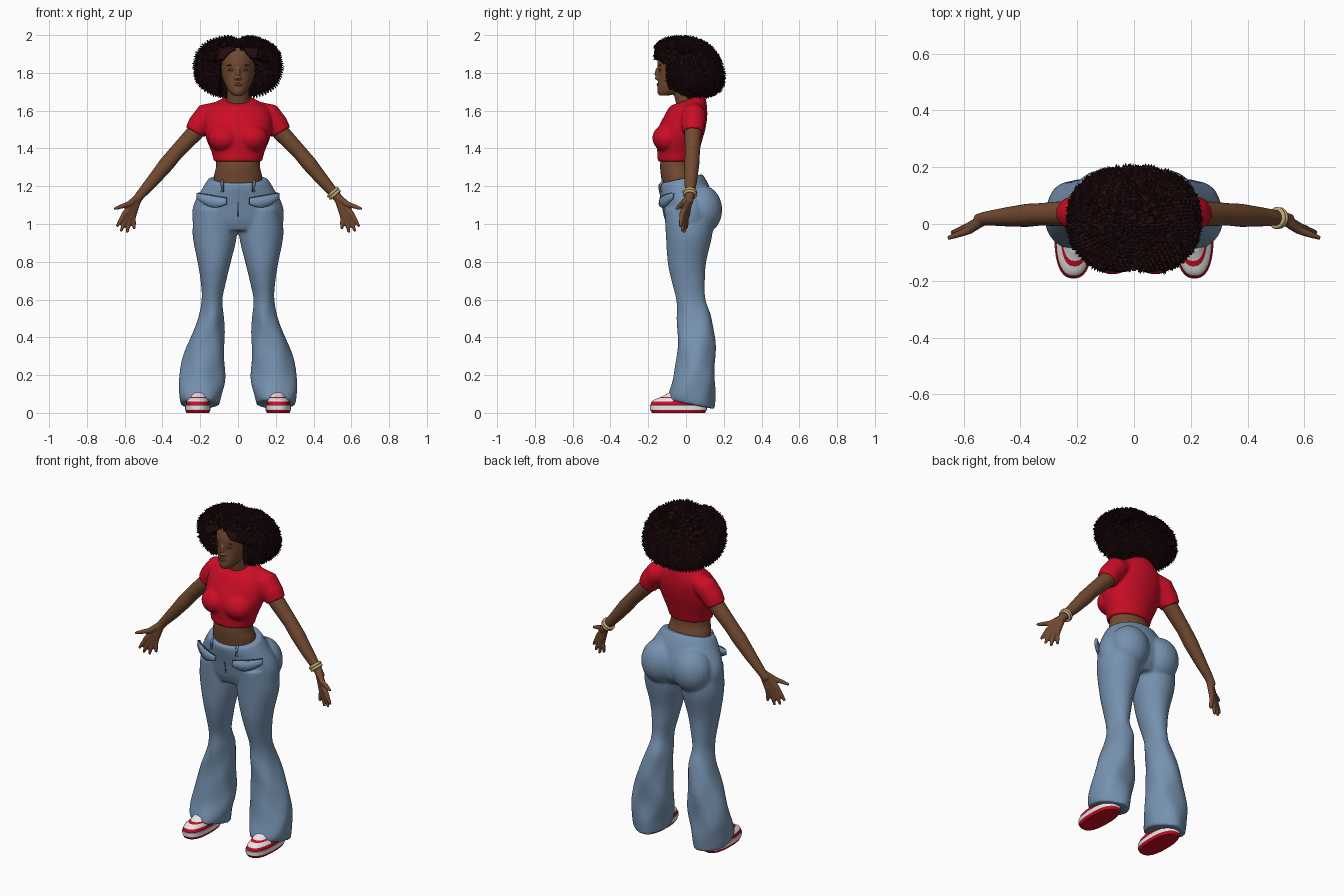
import bpy, bmesh, math, random
from mathutils import Vector

random.seed(4)
if "Cube" in bpy.data.objects:
    bpy.data.objects.remove(bpy.data.objects["Cube"])


def material(name, *rgb):
    m = bpy.data.materials.new(name)
    m.use_nodes = True
    m.diffuse_color = (*rgb, 1)
    bsdf = m.node_tree.nodes["Principled BSDF"]
    bsdf.inputs["Base Color"].default_value = (*rgb, 1)
    bsdf.inputs["Roughness"].default_value = 0.8
    return m


SKIN = material("brown skin", .17, .068, .031)
LIP = material("dark brown", .11, .04, .022)
HAIR = material("black brown hair", .017, .004, .005)
RED = material("red cloth", .6, .004, .019)
DENIM = material("blue denim", .18, .285, .43)
SEAM = material("dark denim", .07, .12, .2)
WHITE = material("white leather", .8, .8, .8)
GOLD = material("pale gold", .58, .43, .2)


def finish(name, bm, mats, voxel=0, smooth=True, rounds=4):
    bmesh.ops.recalc_face_normals(bm, faces=bm.faces)
    me = bpy.data.meshes.new(name)
    bm.to_mesh(me)
    bm.free()
    for m in mats:
        me.materials.append(m)
    me.polygons.foreach_set("use_smooth", [smooth] * len(me.polygons))
    ob = bpy.data.objects.new(name, me)
    bpy.context.collection.objects.link(ob)
    if voxel:
        r = ob.modifiers.new("fuse", 'REMESH')
        r.mode, r.voxel_size, r.use_smooth_shade = 'VOXEL', voxel, True
        s = ob.modifiers.new("soften", 'SMOOTH')
        s.factor, s.iterations = .5, rounds
    return ob


def bridge(bm, loops):
    vs = [[bm.verts.new(p) for p in lp] for lp in loops]
    n = len(vs[0])
    for a, b in zip(vs, vs[1:]):
        for i in range(n):
            j = (i + 1) % n
            bm.faces.new((a[i], a[j], b[j], b[i]))
    bm.faces.new(vs[0])
    bm.faces.new(vs[-1])


def refine(rows, steps=4):
    # Catmull-Rom through the cross-section values
    rows = [Vector(r) for r in rows]
    ext = [rows[0]] + rows + [rows[-1]]
    out = []
    for a, b, c, d in zip(ext, ext[1:], ext[2:], ext[3:]):
        for k in range(steps):
            t = k / steps
            out.append(b + (c - a) * (t / 2) + (a * 2 - b * 5 + c * 4 - d) * (t * t / 2)
                       + (b * 3 - a - c * 3 + d) * (t ** 3 / 2))
    return out + [rows[-1]]


def loft(bm, rows, side=1, power=1, folds=0, steps=4, n=40):
    # row: z, centre x, half width, front y, back y, slope
    loops = []
    for z, cx, rx, yf, yb, slope in refine(rows, steps):
        loop = []
        for i in range(n):
            a = math.tau * i / n
            c, s = (math.copysign(abs(f(a)) ** power, f(a)) for f in (math.cos, math.sin))
            amp = folds * max(0, min(1, (.68 - z) * 6))
            k = 1 + amp * math.sin(3 * a + z * 26) + amp * math.sin(5 * a - z * 17)
            y = (yf + yb) / 2 + s * k * (yb - yf) / 2
            loop.append((side * (cx + rx * c * k), y, z + slope * y))
        loops.append(loop)
    bridge(bm, loops)


def tube(bm, pts, side=1, n=16):
    ps = [Vector((p[0] * side, p[1], p[2])) for p in pts]
    loops = []
    for i, p in enumerate(ps):
        t = ps[min(i + 1, len(ps) - 1)] - ps[max(i - 1, 0)]
        q = t.to_track_quat('Z', 'Y')
        loops.append([p + q @ Vector((math.cos(math.tau * k / n), math.sin(math.tau * k / n), 0))
                      * pts[i][3] for k in range(n)])
    bridge(bm, loops)


def ball(bm, at, size):
    vs = bmesh.ops.create_uvsphere(bm, u_segments=24, v_segments=14, radius=1)["verts"]
    for v in vs:
        v.co = Vector(at) + Vector(a * b for a, b in zip(v.co, size))


# Body: head, neck, midriff, arms and hands fused
bm = bmesh.new()
loft(bm, [(1.68, 0, .025, -.142, -.09, 0), (1.7, 0, .046, -.152, -.03, 0),
          (1.74, 0, .069, -.15, .03, 0), (1.8, 0, .086, -.146, .07, 0),
          (1.86, 0, .09, -.152, .09, 0), (1.92, 0, .08, -.135, .08, 0),
          (1.96, 0, .05, -.1, .05, 0)])
tube(bm, [(0, -.15, 1.825, .009), (0, -.157, 1.79, .012), (0, -.157, 1.77, .012)])
ball(bm, (0, -.152, 1.773), (.021, .012, .01))
tube(bm, [(0, .03, 1.56, .075), (0, .01, 1.64, .062), (0, -.02, 1.74, .056)])
loft(bm, [(1.16, 0, .13, -.12, .08, 0), (1.25, 0, .128, -.132, .06, 0),
          (1.31, 0, .116, -.137, .045, 0), (1.4, 0, .12, -.13, .05, 0)])
FINGERS = [((.6, -.02, 1.055), (.642, -.03, .985)), ((.587, -.012, 1.045), (.62, -.02, .96)),
           ((.57, -.003, 1.04), (.588, -.01, .953)), ((.553, .007, 1.045), (.55, 0, .973)),
           ((.58, -.022, 1.105), (.656, -.05, 1.08))]
for s in (1, -1):
    tube(bm, [(.15, .04, 1.59, .05), (.225, .037, 1.487, .046), (.33, .034, 1.375, .04),
              (.38, .03, 1.315, .041), (.45, .025, 1.23, .034), (.52, .02, 1.15, .025),
              (.55, .013, 1.11, .023)], s)
    for knuckle, tip in FINGERS:
        mid = Vector(knuckle).lerp(Vector(tip), .55)
        tube(bm, [(.525, .018, 1.145, .02), (*knuckle, .015), (*mid, .012), (*tip, .008)], s, 10)
    ball(bm, (.09 * s, -.03, 1.79), (.012, .02, .032))
finish("body", bm, [SKIN], .0055, rounds=3)

# Face details
bm = bmesh.new()
ball(bm, (0, -.15, 1.738), (.024, .005, .008))
for s in (1, -1):
    ball(bm, (.035 * s, -.138, 1.815), (.017, .005, .006))
    ball(bm, (.038 * s, -.137, 1.84), (.022, .005, .004))
finish("lips_eyes_and_brows", bm, [LIP])

# Hair: rounded mass with parting, face opening and short spiky curls
bm = bmesh.new()
bmesh.ops.create_icosphere(bm, subdivisions=5, radius=1)
for v in bm.verts:
    d = v.co.copy()
    d *= (sum(abs(c) ** 2.4 for c in d)) ** (-1 / 2.4)
    x, z = d.x * .226, 1.837 + d.z * .157
    y = .012 + d.y * .175 - (z - 1.837) * .28
    z -= .022 * math.exp(-(x / .03) ** 2) * max(0, d.z)
    if z < 1.87:
        y = max(y, -.095)
    half = .092 * min(1, max(0, (1.925 - z) / .09)) ** .6
    if d.y < 0 and abs(x) < half:
        y = max(y, -.01)
    v.co = (x, y, z)
bm.normal_update()
tips = bmesh.ops.poke(bm, faces=bm.faces[:])["verts"]
bm.normal_update()
for v in tips:
    if v.co.y > -.08 or abs(v.co.x) > .1 or v.co.z > 1.93:
        v.co += v.normal * random.uniform(0, .02) + Vector((0, 0, -.006))
finish("curly_hair", bm, [HAIR], smooth=False)

# Cropped shirt: torso, bust and short sleeves
bm = bmesh.new()
loft(bm, [(1.33, 0, .127, -.15, .055, 0), (1.38, 0, .14, -.152, .068, 0),
          (1.45, 0, .168, -.158, .088, 0), (1.5, 0, .178, -.15, .102, 0),
          (1.56, 0, .18, -.122, .112, 0), (1.605, 0, .168, -.1, .112, .05),
          (1.638, 0, .125, -.085, .106, .18), (1.655, 0, .078, -.076, .095, .35)])
for s in (1, -1):
    ball(bm, (.075 * s, -.098, 1.455), (.085, .08, .075))
    tube(bm, [(.1, .04, 1.6, .05), (.165, .04, 1.575, .066), (.205, .038, 1.525, .062),
              (.228, .037, 1.485, .056)], s, 24)
finish("cropped_shirt", bm, [RED], .008)

# Flared jeans: hips, seat and legs
bm = bmesh.new()
loft(bm, [(1.245, 0, .157, -.146, .088, .22), (1.19, 0, .188, -.145, .125, .05),
          (1.1, 0, .236, -.127, .155, 0), (1.02, 0, .242, -.112, .15, 0),
          (.965, 0, .225, -.09, .11, 0)])
for s in (1, -1):
    ball(bm, (.105 * s, .085, 1.075), (.115, .107, .13))
    loft(bm, [(1.08, .125, .1, -.115, .14, 0), (.95, .123, .118, -.107, .14, 0),
              (.8, .126, .088, -.097, .107, 0), (.7, .13, .068, -.077, .1, 0),
              (.6, .137, .055, -.052, .103, 0), (.5, .143, .069, -.047, .138, 0),
              (.35, .172, .1, -.047, .155, 0), (.2, .19, .122, -.062, .153, 0),
              (.1, .199, .113, -.095, .155, 0), (.05, .2, .102, -.1, .15, -.2)],
         s, folds=.022)
finish("flared_jeans", bm, [DENIM], .0085)


def hip_y(x):
    return .012 - .143 * math.sqrt(max(0, 1 - (x / .25) ** 2))


# Pocket flaps
bm = bmesh.new()
for s in (1, -1):
    rows = []
    for i in range(13):
        u = i / 12
        x = .06 + .155 * u
        top = 1.135 + .028 * u
        low = top - .03 - .03 * math.sin(math.pi * u)
        rows.append([bm.verts.new((s * x, hip_y(x) - .006 - .006 * k, top + (low - top) * k))
                     for k in (0, .5, 1)])
    for a, b in zip(rows, rows[1:]):
        for k in range(2):
            bm.faces.new((a[k], a[k + 1], b[k + 1], b[k]))
flaps = finish("pocket_flaps", bm, [DENIM])
thick = flaps.modifiers.new("thickness", 'SOLIDIFY')
thick.thickness, thick.offset = .014, 0

# Belt loops, fly seam and pocket creases
bm = bmesh.new()
for s in (1, -1):
    tube(bm, [(.085, -.122, 1.232, .006), (.085, -.136, 1.205, .007), (.085, -.135, 1.17, .006)], s, 8)
finish("belt_loops", bm, [DENIM])
bm = bmesh.new()
tube(bm, [(0, -.131, 1.15, .003), (0, -.125, 1.1, .004), (0, -.114, 1.04, .003)], 1, 8)
for s in (1, -1):
    tube(bm, [(.077, -.133, 1.22, .002), (.077, -.138, 1.17, .002)], s, 6)
    tube(bm, [(x, hip_y(x) - .011, 1.137 + .028 * (x - .06) / .155, .003)
              for x in (.06, .1, .14, .18, .21)], s, 6)
finish("denim_seams", bm, [SEAM])

# Sneakers: red outsole, white midsole, red upper with white toe box
for s, name in ((1, "left_sneaker"), (-1, "right_sneaker")):
    bm = bmesh.new()
    loft(bm, [(0, .213, .06, -.18, .1, 0), (.016, .213, .067, -.19, .11, 0),
              (.02, .213, .067, -.191, .11, 0), (.04, .213, .067, -.192, .11, 0),
              (.043, .213, .063, -.188, .106, 0), (.06, .213, .06, -.182, .105, 0),
              (.072, .211, .052, -.165, .1, 0), (.085, .208, .046, -.13, .1, 0),
              (.11, .205, .042, -.085, .1, 0)], s, power=.8, steps=2)
    bm.faces.ensure_lookup_table()
    for f in bm.faces:
        c = f.calc_center_median()
        toe = c.z > .062 and c.y < -.06 and not .079 < c.z < .088
        f.material_index = 1 if toe or .016 < c.z < .041 else 0
    finish(name, bm, [RED, WHITE])
    bpy.context.view_layer.objects.active = bpy.context.collection.objects[name]
    bpy.context.object.select_set(True)
    bpy.ops.object.shade_smooth_by_angle(angle=math.radians(40))
    bpy.context.object.select_set(False)

# Bracelet on the left wrist
axis = Vector((.07, -.005, -.08)).to_track_quat('Z', 'Y').to_euler()
for k in (0, 1):
    bpy.ops.mesh.primitive_torus_add(location=(.503 + .01 * k, .021, 1.168 - .012 * k), rotation=axis,
                                     major_radius=.031 - .001 * k, minor_radius=.008,
                                     major_segments=28, minor_segments=8)
    bracelet = bpy.context.object
    bracelet.name = "bracelet_band_" + "ab"[k]
    bracelet.data.materials.append(GOLD)
    bpy.ops.object.shade_smooth()
